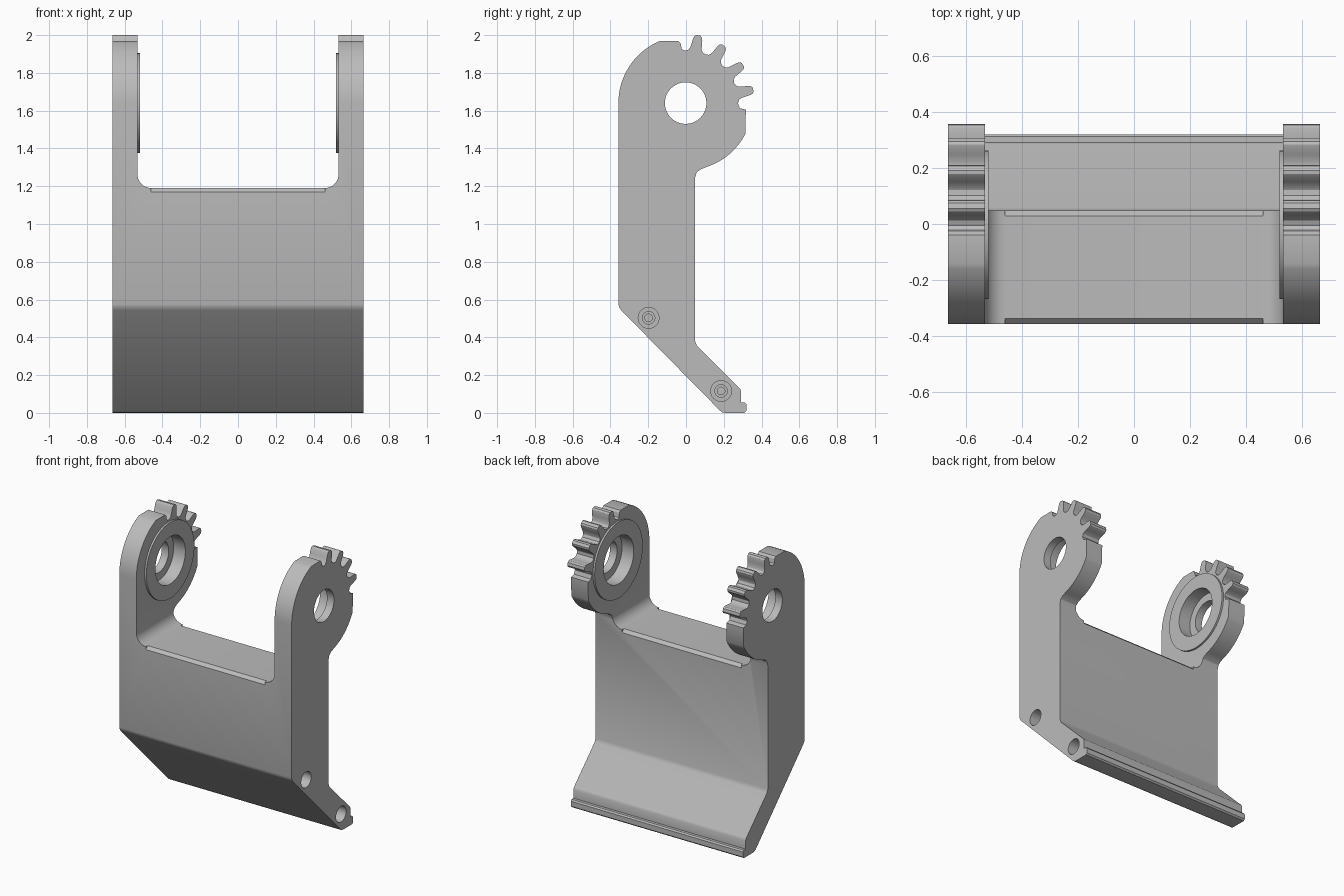
import bpy, bmesh, math
from mathutils import Matrix, Vector

if "Cube" in bpy.data.objects:
    bpy.data.objects.remove(bpy.data.objects["Cube"], do_unlink=True)

grey = bpy.data.materials.new("machined grey")
grey.use_nodes = True
COLOUR = (0.5, 0.5, 0.5, 1)
grey.diffuse_color = COLOUR
grey.node_tree.nodes["Principled BSDF"].inputs["Base Color"].default_value = COLOUR

HALF, INNER = 0.664, 0.533      # outer and inner faces of the arms
CY, CZ, R = -0.002, 1.64, 0.356  # pivot centre and head radius
STEP = 22.7                     # gear tooth pitch in degrees


def polar(r, deg, y=CY, z=CZ):
    a = math.radians(deg)
    return (y + r * math.cos(a), z + r * math.sin(a))


def arc(r, start, end, n, y=CY, z=CZ):
    return [polar(r, start + (end - start) * i / n, y, z) for i in range(n + 1)]


def make(name, bm):
    bmesh.ops.recalc_face_normals(bm, faces=bm.faces)
    mesh = bpy.data.meshes.new(name)
    bm.to_mesh(mesh)
    bm.free()
    mesh.materials.append(grey)
    ob = bpy.data.objects.new(name, mesh)
    bpy.context.collection.objects.link(ob)
    return ob


def prism(name, points, offset):
    """Extrude a closed outline of 3D points along offset."""
    bm = bmesh.new()
    face = bm.faces.new([bm.verts.new(p) for p in points])
    out = bmesh.ops.extrude_face_region(bm, geom=[face])
    verts = [v for v in out["geom"] if isinstance(v, bmesh.types.BMVert)]
    bmesh.ops.translate(bm, verts=verts, vec=offset)
    return make(name, bm)


def rod(name, r, x0, x1, y=CY, z=CZ):
    """Cylinder lying along x."""
    outline = arc(r, 0, 360, 48, y, z)[:-1]
    return prism(name, [(x0, a, b) for a, b in outline], (x1 - x0, 0, 0))


def cut(target, cutters):
    for c in cutters:
        c.hide_render = True
        mod = target.modifiers.new("cut", "BOOLEAN")
        mod.operation, mod.solver, mod.object = "DIFFERENCE", "EXACT", c
    bpy.context.view_layer.update()
    graph = bpy.context.evaluated_depsgraph_get()
    mesh = bpy.data.meshes.new_from_object(target.evaluated_get(graph))
    target.modifiers.clear()
    target.data = mesh
    for c in cutters:
        bpy.data.objects.remove(c, do_unlink=True)


# Side outline: foot, lip, back, neck, head
side = [(0.21, 0), (0.31, 0), (0.32, 0.01), (0.32, 0.045), (0.312, 0.055),
        (0.292, 0.055), (0.292, 0.115), (0.285, 0.13),
        (0.058, 0.355), (0.048, 0.38), (0.048, 1.245), (0.056, 1.272), (0.075, 1.288)]
side += arc(R, -73, -27.5, 12)
side += [(0.317, 1.605), (0.285, 1.613)]

# Gear teeth, each followed by the valley after it
FLANK = [(0.284, 7.6), (0.295, 6.0), (0.32, 4.9), (0.345, 4.1), (0.358, 3.2), (0.365, 1.6)]
side.append(polar(0.277, 11.2 - STEP / 2))
for i in range(4):
    mid = 11.2 + STEP * i
    side += [polar(r, mid - d) for r, d in FLANK]
    side += [polar(r, mid + d) for r, d in reversed(FLANK)]
    side.append(polar(0.277, mid + STEP / 2))

# Flat top, rounded front and slanted underside
side += [(-0.022, 1.925), (-0.028, 1.955), (-0.04, 1.968)]
side += arc(R, 113, 180, 20)
side += [(-0.358, 0.575), (-0.354, 0.56), (-0.343, 0.543), (0.18, 0.012), (0.192, 0.003)]
frame = prism("bracket_frame", [(-HALF, y, z) for y, z in side], (2 * HALF, 0, 0))

# Rounded opening between the arms
F, FLOOR = 0.075, 1.19
opening = [(-INNER, 2.2)]
opening += arc(F, 180, 270, 8, -INNER + F, FLOOR + F)
opening += arc(F, 270, 360, 8, INNER - F, FLOOR + F)
opening.append((INNER, 2.2))
cutters = [prism("opening_cutter", [(x, -1, z) for x, z in opening], (0, 2, 0))]

# Small bevels on the two long edges of the cross member
for y in (-0.358, 0.048):
    diamond = [polar(0.02, a, y, FLOOR) for a in (0, 90, 180, 270)]
    cutters.append(prism("edge_cutter", [(-0.46, a, b) for a, b in diamond], (0.92, 0, 0)))

# Pivot bores with a wider seat on the inner faces
cutters.append(rod("bore_cutter", 0.11, -1, 1))
for s in (-1, 1):
    cutters.append(rod("seat_cutter", 0.165, s * 0.5, s * 0.61))

# Stepped blind screw holes in one side
for y, z in ((-0.198, 0.503), (0.186, 0.116)):
    for r, depth in ((0.055, 0.1), (0.033, 0.14), (0.02, 0.22)):
        cutters.append(rod("screw_cutter", r, HALF - depth, 0.8, y, z))
cut(frame, cutters)
parts = [frame]

# Raised bearing rings on the inner faces
for s, label in ((1, "left"), (-1, "right")):
    ring = rod(label + "_bearing_ring", 0.265, s * 0.52, s * 0.545)
    cut(ring, [rod("ring_cutter", 0.165, s * 0.45, s * 0.65)])
    parts.append(ring)

bpy.ops.object.select_all(action="DESELECT")
for ob in parts:
    ob.select_set(True)
bpy.context.view_layer.objects.active = frame
bpy.ops.object.shade_smooth_by_angle(angle=math.radians(30))
